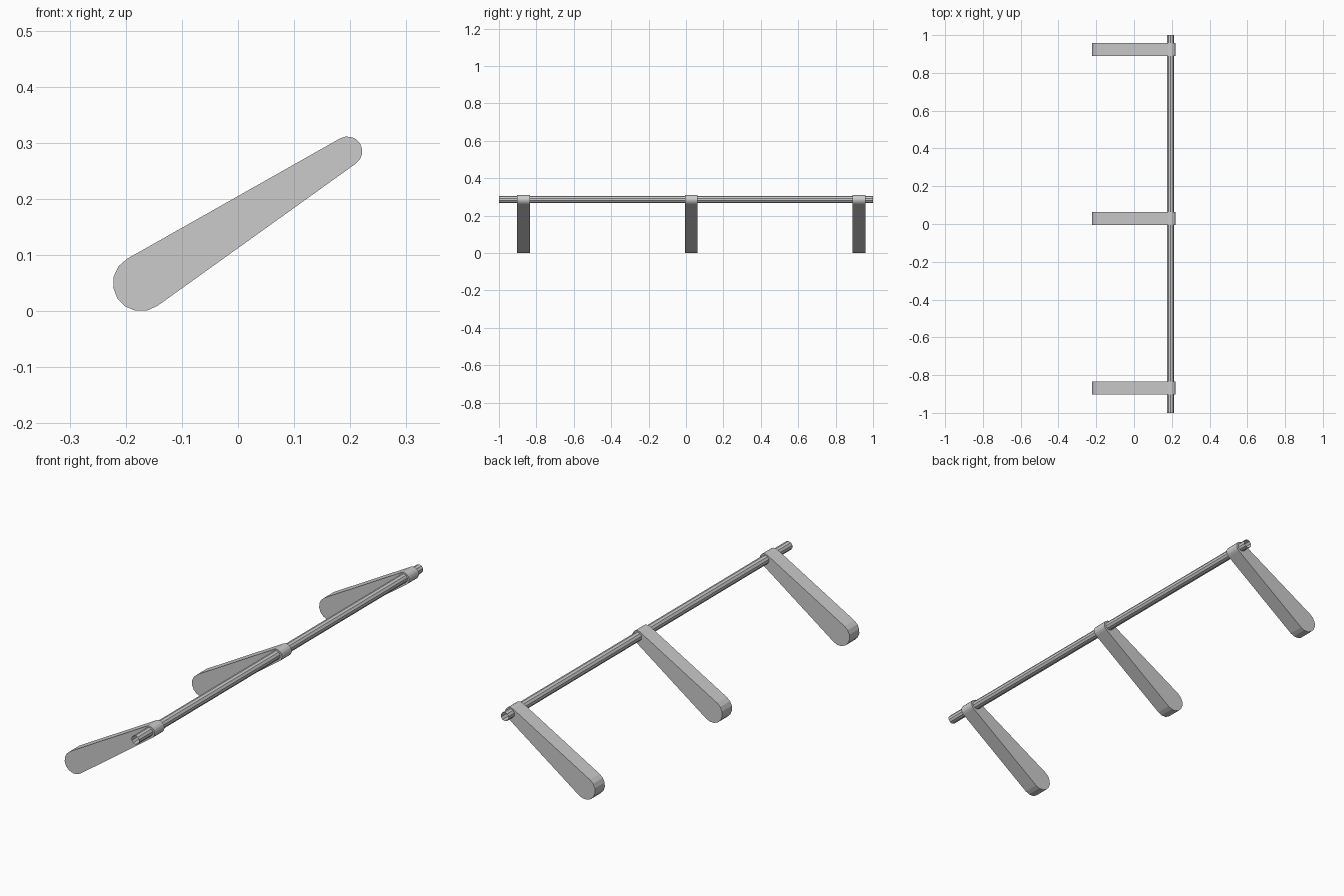
import bpy, bmesh
from math import sin, cos, asin, atan2, hypot, pi

if "Cube" in bpy.data.objects:
    bpy.data.objects.remove(bpy.data.objects["Cube"])

BIG = (-0.173, 0.05, 0.05)      # x, z, radius of the thick lower end
SMALL = (0.195, 0.285, 0.0265)  # x, z, radius of the thin upper end
WIDTH = 0.069


def arc(circle, start, end, steps):
    x, z, r = circle
    return [(x + r * cos(start + (end - start) * i / steps),
             z + r * sin(start + (end - start) * i / steps)) for i in range(steps + 1)]


def arm_profile():
    dx, dz = SMALL[0] - BIG[0], SMALL[1] - BIG[1]
    axis = atan2(dz, dx)
    tangent = pi / 2 - asin((BIG[2] - SMALL[2]) / hypot(dx, dz))
    return (arc(SMALL, axis - tangent, axis + tangent, 8)
            + arc(BIG, axis + tangent, axis + 2 * pi - tangent, 8))


def make_object(name, bm):
    bmesh.ops.recalc_face_normals(bm, faces=bm.faces)
    mesh = bpy.data.meshes.new(name)
    bm.to_mesh(mesh)
    bm.free()
    obj = bpy.data.objects.new(name, mesh)
    bpy.context.collection.objects.link(obj)
    return obj


# Tapered support arms, each an extruded rounded profile
for i, y in enumerate((-0.869, 0.028, 0.924)):
    bm = bmesh.new()
    face = bm.faces.new([bm.verts.new((x, y - WIDTH / 2, z)) for x, z in arm_profile()])
    ext = bmesh.ops.extrude_face_region(bm, geom=[face], use_keep_orig=True)
    moved = [g for g in ext["geom"] if isinstance(g, bmesh.types.BMVert)]
    bmesh.ops.translate(bm, verts=moved, vec=(0, WIDTH, 0))
    make_object(f"support_arm_{i + 1}", bm)

# Long open-ended rail through the thin ends of the arms
bpy.ops.mesh.primitive_cylinder_add(vertices=10, radius=0.0195, depth=2, end_fill_type='NOTHING',
                                    location=(0.194, 0, 0.286), rotation=(pi / 2, 0, 0))
bpy.context.object.name = "rail"
